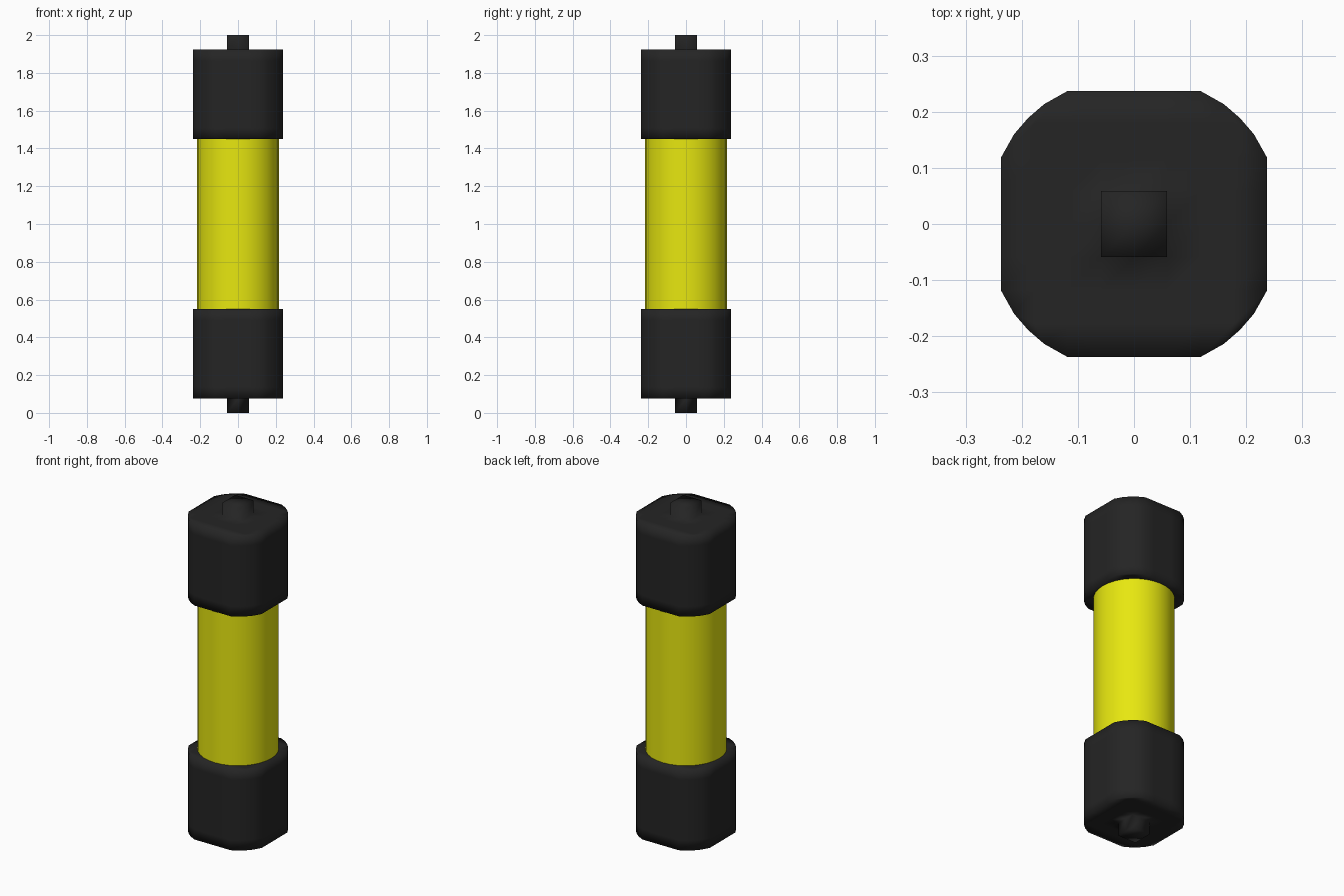
import bpy
import bmesh
from math import hypot, pi
from mathutils import Matrix, Vector

if "Cube" in bpy.data.objects:
    bpy.data.objects.remove(bpy.data.objects["Cube"], do_unlink=True)

CAP = 0.474         # cap width
CORNER = 0.267      # radius that trims the cap corners
CAP_Z = 1.686       # centre height of the upper cap
TUBE_R = 0.216


def material(name, rgb):
    mat = bpy.data.materials.new(name)
    mat.use_nodes = True
    mat.diffuse_color = (*rgb, 1)
    bsdf = mat.node_tree.nodes["Principled BSDF"]
    bsdf.inputs["Base Color"].default_value = (*rgb, 1)
    bsdf.inputs["Roughness"].default_value = 0.6
    return mat


def finish(name, bm, mat):
    bmesh.ops.recalc_face_normals(bm, faces=bm.faces)
    for face in bm.faces:
        face.smooth = True
    mesh = bpy.data.meshes.new(name)
    bm.to_mesh(mesh)
    bm.free()
    mesh.materials.append(mat)
    obj = bpy.data.objects.new(name, mesh)
    bpy.context.collection.objects.link(obj)
    return obj


def end_cap(name, z, turn, mat):
    # Gridded block with its upright corners trimmed to a circle
    bm = bmesh.new()
    bmesh.ops.create_cube(bm, size=CAP)
    bmesh.ops.subdivide_edges(bm, edges=bm.edges[:], cuts=7, use_grid_fill=True)
    for v in bm.verts:
        r = hypot(v.co.x, v.co.y)
        if r > CORNER:
            v.co.xy *= CORNER / r
    # Square contact pulled out of the middle of the end face
    middle = [f for f in bm.faces
              if f.calc_center_median().z > CAP / 2 - 0.001
              and max(abs(c) for c in f.calc_center_median().xy) < CAP / 8]
    result = bmesh.ops.extrude_face_region(bm, geom=middle)
    top = [g for g in result["geom"] if isinstance(g, bmesh.types.BMVert)]
    bmesh.ops.translate(bm, verts=top, vec=Vector((0, 0, 2 - CAP_Z - CAP / 2)))
    place = Matrix.Translation((0, 0, z)) @ Matrix.Rotation(turn, 4, "X")
    bmesh.ops.transform(bm, matrix=place, verts=bm.verts)
    return finish(name, bm, mat)


black = material("black plastic", (0.018, 0.018, 0.018))
yellow = material("yellow", (0.8, 0.8, 0.005))

end_cap("upper_cap", CAP_Z, 0, black)
end_cap("lower_cap", 2 - CAP_Z, pi, black)

# Round tube between the caps, its ends hidden inside them
bm = bmesh.new()
bmesh.ops.create_cone(bm, cap_ends=False, segments=32, radius1=TUBE_R,
                      radius2=TUBE_R, depth=1.0,
                      matrix=Matrix.Translation((0, 0, 1)))
finish("tube", bm, yellow)
